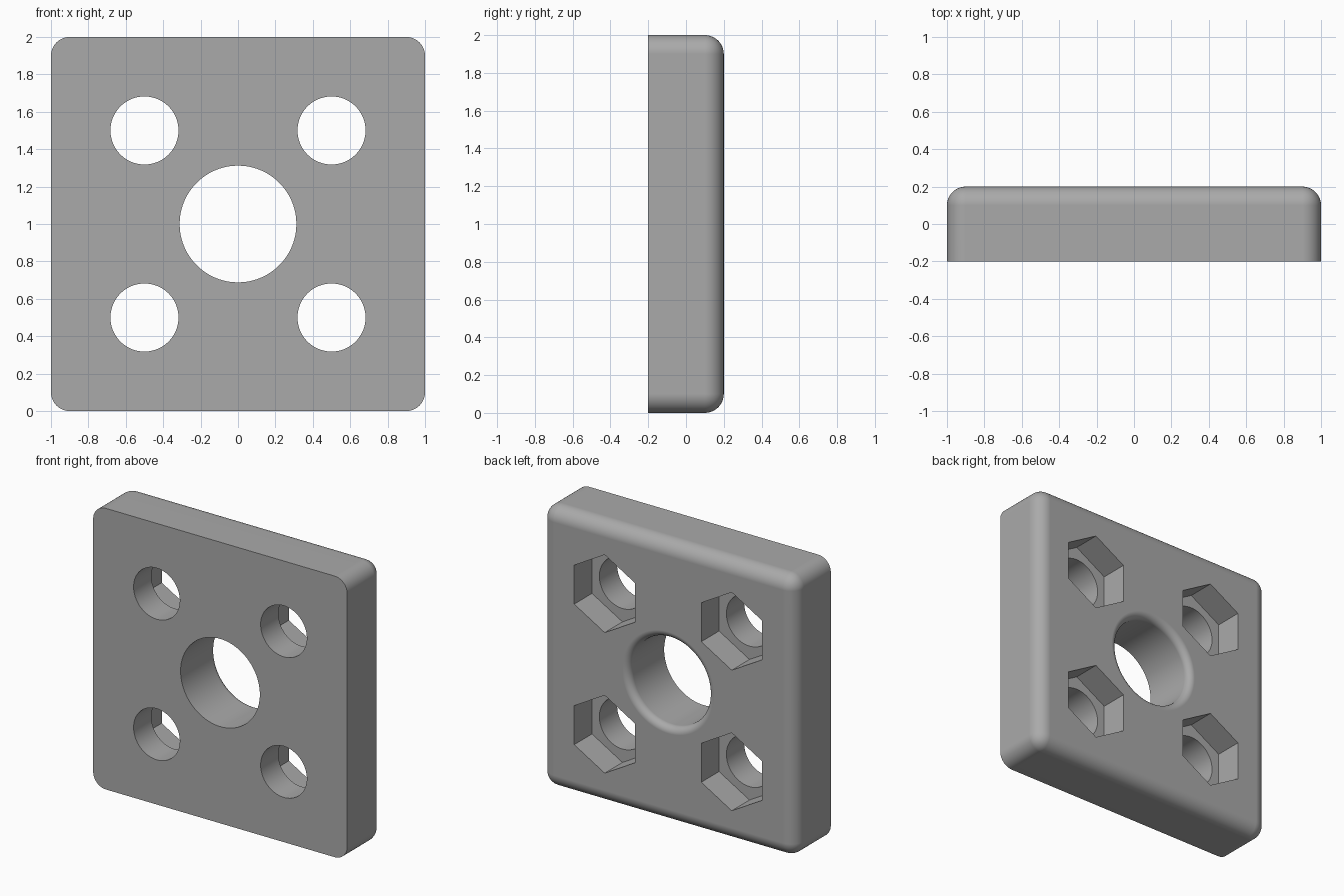
import bpy, bmesh, math
from mathutils import Matrix, Vector

if "Cube" in bpy.data.objects:
    bpy.data.objects.remove(bpy.data.objects["Cube"])

HALF_T = 0.2          # half thickness of the plate
BORE, FLARE = 0.312, 0.05
BOLT_R, HEX_R, POCKET = 0.182, 0.277, 0.2

grey = bpy.data.materials.new("grey")
grey.diffuse_color = (0.4, 0.4, 0.4, 1)
grey.use_nodes = True
grey.node_tree.nodes["Principled BSDF"].inputs["Base Color"].default_value = grey.diffuse_color


def to_object(bm, name):
    bmesh.ops.recalc_face_normals(bm, faces=bm.faces)
    mesh = bpy.data.meshes.new(name)
    bm.to_mesh(mesh)
    bm.free()
    mesh.materials.append(grey)
    obj = bpy.data.objects.new(name, mesh)
    bpy.context.collection.objects.link(obj)
    return obj


def lathe(name, profile, sides, x=0, z=1):
    """Closed solid around the y axis from (radius, y) pairs; a corner points up."""
    bm = bmesh.new()
    rings = []
    for r, y in profile:
        rings.append([bm.verts.new((x + r * math.sin(2 * math.pi * i / sides), y,
                                    z + r * math.cos(2 * math.pi * i / sides)))
                      for i in range(sides)])
    for a, b in zip(rings, rings[1:]):
        for i in range(sides):
            j = (i + 1) % sides
            bm.faces.new((a[i], a[j], b[j], b[i]))
    bm.faces.new(rings[0])
    bm.faces.new(rings[-1])
    return to_object(bm, name)


# Square plate: rounded corners and rounded back edges, sharp front edges
bm = bmesh.new()
bmesh.ops.create_cube(bm, size=1, matrix=Matrix.Translation((0, 0, 1))
                      @ Matrix.Diagonal((2, 2 * HALF_T, 2, 1)))
rounded = [e for e in bm.edges if any(v.co.y > 0 for v in e.verts)]
bmesh.ops.bevel(bm, geom=rounded, offset=0.1, segments=10, profile=0.5,
                affect='EDGES', clamp_overlap=False)
plate = to_object(bm, "plate")

# Centre bore with a rounded lip at the back
arc = [(BORE + FLARE * (1 - math.cos(t)), HALF_T - FLARE + FLARE * math.sin(t))
       for t in (math.pi / 2 * k / 8 for k in range(9))]
cutters = [lathe("bore_cutter", [(BORE, -0.3)] + arc + [(BORE + FLARE, 0.3)], 96)]

# Four bolt holes, each with a hexagonal nut pocket at the back
for x in (-0.5, 0.5):
    for z in (0.5, 1.5):
        cutters.append(lathe("bolt_cutter", [(BOLT_R, -0.3), (BOLT_R, 0.1)], 64, x, z))
        cutters.append(lathe("nut_cutter", [(HEX_R, HALF_T - POCKET), (HEX_R, 0.3)], 6, x, z))

bpy.context.view_layer.objects.active = plate
plate.select_set(True)
for c in cutters:
    c.select_set(False)
    mod = plate.modifiers.new("cut", 'BOOLEAN')
    mod.operation, mod.solver, mod.object = 'DIFFERENCE', 'EXACT', c
    bpy.ops.object.modifier_apply(modifier=mod.name)
    bpy.data.objects.remove(c)

# Smooth fillets and bores, crisp rims, level flat faces
bpy.ops.object.shade_smooth_by_angle(angle=math.radians(30))
weighted = plate.modifiers.new("level_normals", 'WEIGHTED_NORMAL')
weighted.keep_sharp = True
